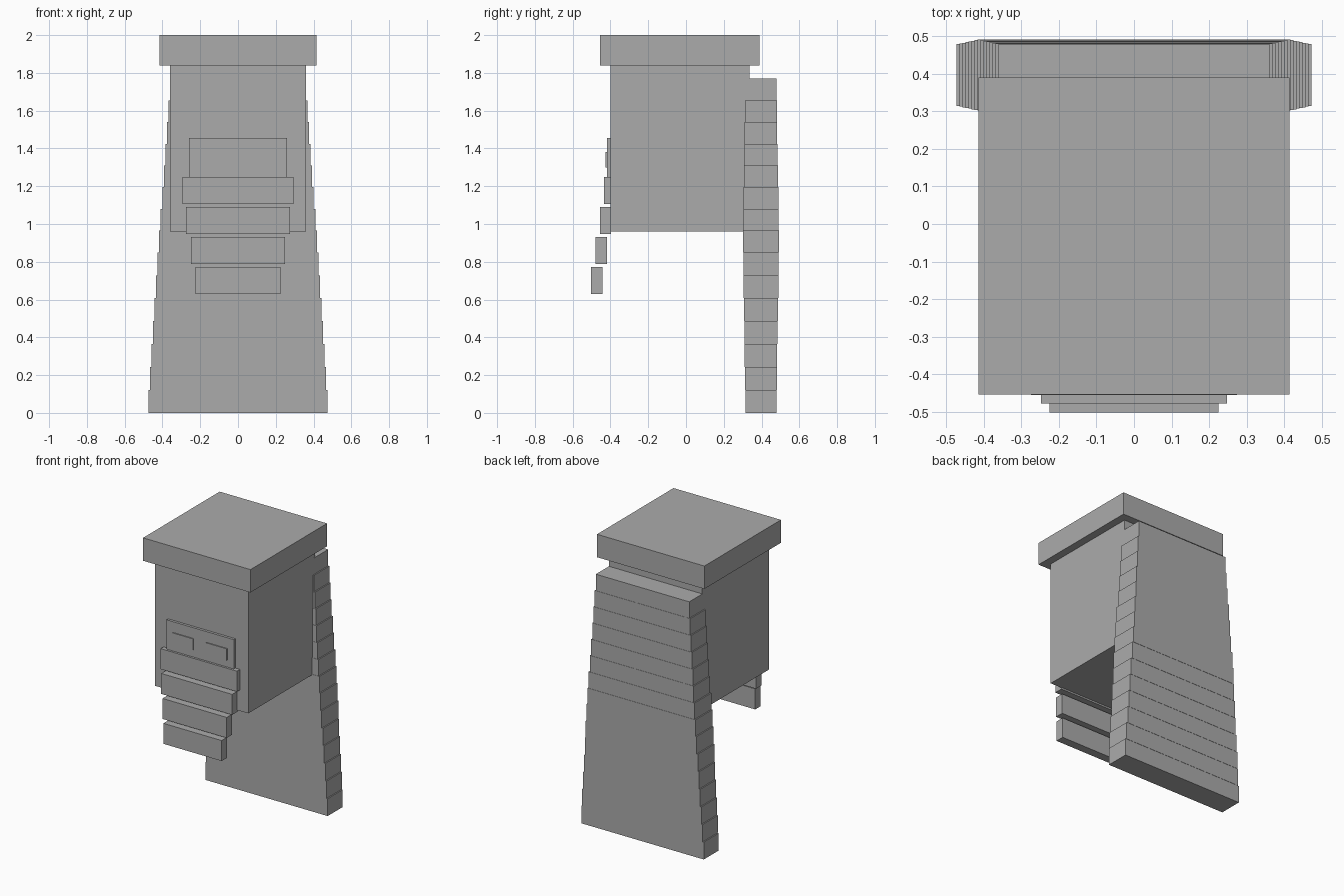
import bpy, bmesh
from mathutils import Vector

if "Cube" in bpy.data.objects:
    bpy.data.objects.remove(bpy.data.objects["Cube"])

grey = bpy.data.materials.new("plain grey")
grey.diffuse_color = (0.41, 0.41, 0.41, 1)
grey.use_nodes = True
grey.node_tree.nodes["Principled BSDF"].inputs["Base Color"].default_value = grey.diffuse_color


def add_box(bm, x0, x1, y0, y1, z0, z1):
    lo, hi = Vector((x0, y0, z0)), Vector((x1, y1, z1))
    for v in bmesh.ops.create_cube(bm, size=1)["verts"]:
        v.co = Vector(lo[i] + (hi[i] - lo[i]) * (v.co[i] + 0.5) for i in range(3))


def make(name, boxes):
    bm = bmesh.new()
    for b in boxes:
        add_box(bm, *b)
    mesh = bpy.data.meshes.new(name)
    bm.to_mesh(mesh)
    bm.free()
    mesh.materials.append(grey)
    ob = bpy.data.objects.new(name, mesh)
    bpy.context.collection.objects.link(ob)
    return ob


# Main block and overhanging lid
make("main_block", [(-0.36, 0.36, -0.40, 0.335, 0.96, 1.85)])
make("lid", [(-0.415, 0.415, -0.455, 0.39, 1.84, 2.0)])

# Face plate with two thin eye plates
make("face_plate", [(-0.26, 0.26, -0.418, -0.38, 1.24, 1.455)])
make("eyes", [(-0.21, -0.05, -0.425, -0.416, 1.30, 1.38),
              (0.05, 0.21, -0.425, -0.416, 1.30, 1.38)])

# Front slats, each lower one narrower and further forward
for i, half in enumerate((0.295, 0.274, 0.248, 0.225)):
    y, z = -0.433 - 0.023 * i, 1.107 - 0.159 * i
    make(f"front_slat_{i + 1}", [(-half, half, y, y + 0.06, z, z + 0.143)])

# Back panel: stacked slabs, narrowing upward and thickest in the middle
slabs, z = [], 0.0
for i in range(15):
    h = 0.1214 if i < 7 else 0.115
    half = 0.473 - 0.008 * i
    t = 0.095 - 0.0018 * abs(i - 7)
    slabs.append((-half, half, 0.397 - t, 0.397 + t, z, z + h))
    z += h
make("back_panel", slabs)
